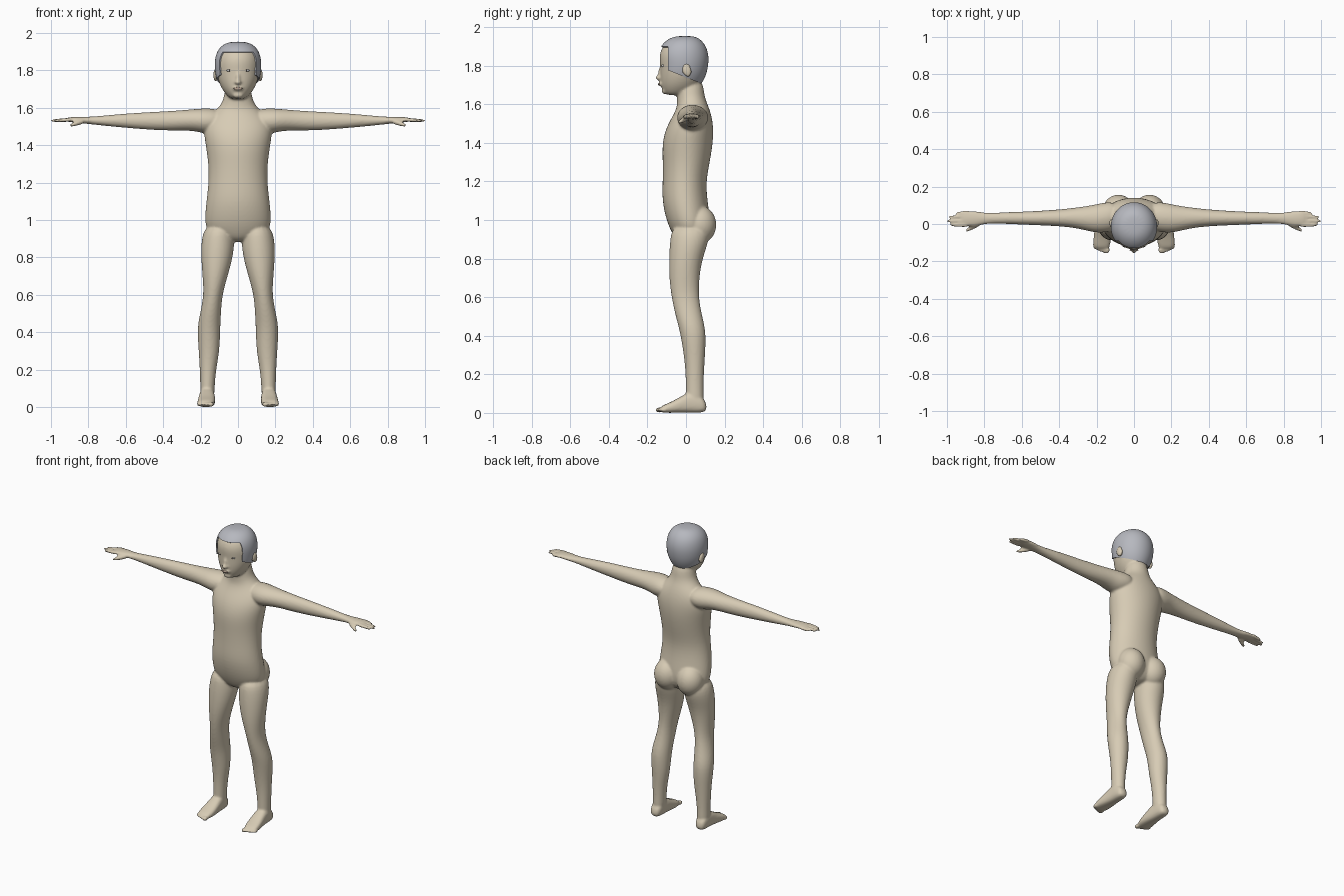
import bpy
import bmesh
from math import sin, cos, pi, copysign
from mathutils import Matrix, Vector

default_cube = bpy.data.objects.get("Cube")
if default_cube:
    bpy.data.objects.remove(default_cube, do_unlink=True)


def material(name, color):
    mat = bpy.data.materials.new(name)
    mat.use_nodes = True
    mat.diffuse_color = (*color, 1)
    mat.node_tree.nodes["Principled BSDF"].inputs["Base Color"].default_value = (*color, 1)
    return mat


skin = material("warm skin", (0.68, 0.60, 0.46))
hair_grey = material("hair grey", (0.47, 0.48, 0.52))
eye_white = material("eye white", (0.72, 0.70, 0.66))
dark = material("dark detail", (0.10, 0.08, 0.07))
lip = material("lip", (0.50, 0.38, 0.30))


def loft(bm, axis, rows, side=1, power=1.0, count=16):
    """Closed tube: each row is position along the axis, then the low and high
    limits of the cross-section in the two remaining axes."""
    rings = []
    for t, a0, a1, b0, b1 in rows:
        ring = []
        for i in range(count):
            angle = 2 * pi * i / count
            c, s = cos(angle), sin(angle)
            a = (a0 + a1) / 2 + (a1 - a0) / 2 * copysign(abs(c) ** power, c)
            b = (b0 + b1) / 2 + (b1 - b0) / 2 * copysign(abs(s) ** power, s)
            x, y, z = {"X": (t, a, b), "Y": (a, t, b), "Z": (a, b, t)}[axis]
            ring.append(bm.verts.new((x * side, y, z)))
        rings.append(ring)
    for low, high in zip(rings, rings[1:]):
        for i in range(count):
            j = (i + 1) % count
            bm.faces.new((low[i], low[j], high[j], high[i]))
    bm.faces.new(rings[0])
    bm.faces.new(rings[-1])


def ball(bm, center, size, tilt=0.0):
    matrix = (Matrix.Translation(center) @ Matrix.Rotation(tilt, 4, "X")
              @ Matrix.Diagonal((*size, 1)))
    bmesh.ops.create_uvsphere(bm, u_segments=16, v_segments=10, radius=1, matrix=matrix)


def finish(bm, name, mat):
    bmesh.ops.recalc_face_normals(bm, faces=bm.faces[:])
    mesh = bpy.data.meshes.new(name)
    bm.to_mesh(mesh)
    bm.free()
    obj = bpy.data.objects.new(name, mesh)
    bpy.context.collection.objects.link(obj)
    mesh.materials.append(mat)
    mesh.shade_smooth()
    return obj


def apply(obj, kind, **settings):
    mod = obj.modifiers.new(kind.title(), kind)
    for key, value in settings.items():
        setattr(mod, key, value)
    bpy.context.view_layer.objects.active = obj
    bpy.ops.object.modifier_apply(modifier=mod.name)


def round_rows(rows, grow=0.0):
    """Turn (height, half width, front, back) into loft rows."""
    return [(z, -w - grow, w + grow, f - grow, b + grow) for z, w, f, b in rows]


def finger(bm, start, end, radius, side):
    start, end = Vector(start), Vector(end)
    rows = []
    for t, scale in ((0, 1), (0.35, 1), (0.7, 0.9), (0.95, 0.7), (1, 0.4)):
        p, r = start.lerp(end, t), radius * scale
        rows.append((p.x, p.y - r, p.y + r, p.z - r, p.z + r))
    loft(bm, "X", rows, side, count=8)


torso_rows = [
    (0.88, 0.07, -0.04, 0.07), (0.93, 0.17, -0.075, 0.12), (1.0, 0.183, -0.105, 0.13),
    (1.1, 0.173, -0.127, 0.113), (1.2, 0.16, -0.123, 0.106), (1.3, 0.161, -0.123, 0.126),
    (1.4, 0.176, -0.127, 0.143), (1.48, 0.19, -0.105, 0.145), (1.54, 0.175, -0.07, 0.135),
    (1.59, 0.115, -0.045, 0.118), (1.64, 0.075, -0.05, 0.095), (1.74, 0.07, -0.05, 0.09)]
head_rows = [
    (1.645, 0.035, -0.1, -0.01), (1.665, 0.06, -0.12, 0.04), (1.7, 0.088, -0.133, 0.075),
    (1.75, 0.11, -0.137, 0.1), (1.8, 0.118, -0.136, 0.11), (1.85, 0.119, -0.143, 0.112),
    (1.9, 0.106, -0.125, 0.097), (1.935, 0.074, -0.085, 0.065), (1.95, 0.03, -0.04, 0.03)]
leg_rows = [
    (0.98, 0.03, 0.17, -0.07, 0.12), (0.9, 0.014, 0.199, -0.085, 0.125),
    (0.8, 0.026, 0.199, -0.09, 0.086), (0.7, 0.054, 0.191, -0.089, 0.07),
    (0.6, 0.084, 0.183, -0.077, 0.066), (0.5, 0.09, 0.204, -0.055, 0.085),
    (0.42, 0.094, 0.22, -0.032, 0.106), (0.3, 0.097, 0.211, -0.012, 0.1),
    (0.2, 0.117, 0.205, -0.002, 0.093), (0.1, 0.125, 0.202, -0.002, 0.091),
    (0.04, 0.125, 0.204, 0, 0.095)]
foot_rows = [
    (0.107, 0.142, 0.19, 0.01, 0.05), (0.08, 0.128, 0.203, 0, 0.09),
    (0.03, 0.126, 0.205, 0, 0.115), (-0.02, 0.122, 0.21, 0, 0.09),
    (-0.07, 0.12, 0.217, 0, 0.06), (-0.115, 0.126, 0.22, 0, 0.042),
    (-0.135, 0.14, 0.205, 0.004, 0.03)]
arm_rows = [
    (0.08, -0.03, 0.12, 1.48, 1.59), (0.16, -0.05, 0.118, 1.455, 1.6),
    (0.22, -0.046, 0.102, 1.474, 1.596), (0.3, -0.024, 0.09, 1.479, 1.588),
    (0.4, -0.012, 0.078, 1.477, 1.582), (0.55, -0.006, 0.068, 1.488, 1.574),
    (0.68, 0, 0.064, 1.5, 1.563), (0.79, 0.003, 0.058, 1.512, 1.552),
    (0.84, -0.014, 0.07, 1.518, 1.553), (0.9, -0.014, 0.072, 1.523, 1.551),
    (0.92, 0, 0.06, 1.528, 1.546)]

# Body: overlapping parts fused into one smooth skin
bm = bmesh.new()
loft(bm, "Z", round_rows(torso_rows))
loft(bm, "Z", round_rows(head_rows))
ball(bm, (0, -0.139, 1.737), (0.017, 0.019, 0.014))
ball(bm, (0, -0.132, 1.765), (0.011, 0.014, 0.035), -0.2)
ball(bm, (0, -0.128, 1.704), (0.028, 0.016, 0.012))
ball(bm, (0, -0.107, 1.668), (0.03, 0.02, 0.017))
for side in (1, -1):
    loft(bm, "Z", leg_rows, side)
    loft(bm, "Y", foot_rows, side, power=0.75)
    loft(bm, "X", arm_rows, side)
    ball(bm, (side * 0.083, 0.07, 0.975), (0.088, 0.09, 0.1))
    ball(bm, (side * 0.121, 0.005, 1.775), (0.011, 0.024, 0.036), 0.2)
    for y, tip in ((-0.006, 0.98), (0.018, 1.0), (0.041, 0.99), (0.063, 0.95)):
        finger(bm, (0.88, y, 1.538), (tip + 0.003, y * 0.9, 1.531), 0.0115, side)
    finger(bm, (0.82, 0.005, 1.53), (0.9, -0.036, 1.505), 0.015, side)
    for i in range(5):
        reach = (-0.138, -0.137, -0.131, -0.123, -0.113)[i]
        radius = 0.014 if i == 0 else 0.0095
        ball(bm, (side * (0.143 + 0.017 * i), reach, 0.015), (radius, 0.022, radius))
body = finish(bm, "body", skin)
apply(body, "SUBSURF", levels=2)
apply(body, "REMESH", mode="VOXEL", voxel_size=0.007)
apply(body, "SMOOTH", factor=0.5, iterations=4)
body.data.shade_smooth()

# Hair: a fitted cap, cut along the hairline and the nape
bm = bmesh.new()
loft(bm, "Z", round_rows(head_rows, 0.009))
hair = finish(bm, "hair_cap", hair_grey)
apply(hair, "SUBSURF", levels=3)
bm = bmesh.new()
bm.from_mesh(hair.data)
brow_z, temple_y = 1.895, -0.092
nape, nape_normal = Vector((0, 0, 1.735)), Vector((0, 0.4, 1))
for point, normal in (((0, 0, brow_z), (0, 0, 1)), ((0, temple_y, 0), (0, 1, 0)),
                      (nape, nape_normal)):
    bmesh.ops.bisect_plane(bm, geom=bm.verts[:] + bm.edges[:] + bm.faces[:],
                           plane_co=point, plane_no=normal)
bare = []
for face in bm.faces:
    c = face.calc_center_median()
    if (c.y < temple_y and c.z < brow_z) or (c - nape).dot(nape_normal) < 0:
        bare.append(face)
bmesh.ops.delete(bm, geom=bare, context="FACES")
bmesh.ops.translate(bm, verts=bm.verts[:], vec=(0, 0, 0.004))
bm.to_mesh(hair.data)
bm.free()
apply(hair, "SOLIDIFY", thickness=0.008)
hair.data.shade_smooth()
bpy.ops.object.select_all(action="DESELECT")
hair.select_set(True)
bpy.ops.object.shade_smooth_by_angle()

# Face details
for side, label in ((1, "left"), (-1, "right")):
    for part, y, size, mat in (("eye", -0.117, (0.016, 0.009, 0.0075), eye_white),
                               ("pupil", -0.123, (0.005, 0.004, 0.005), dark)):
        bm = bmesh.new()
        ball(bm, (side * 0.045, y, 1.8), size)
        finish(bm, f"{label}_{part}", mat)
bm = bmesh.new()
ball(bm, (0, -0.14, 1.704), (0.024, 0.005, 0.007))
finish(bm, "mouth", lip)
